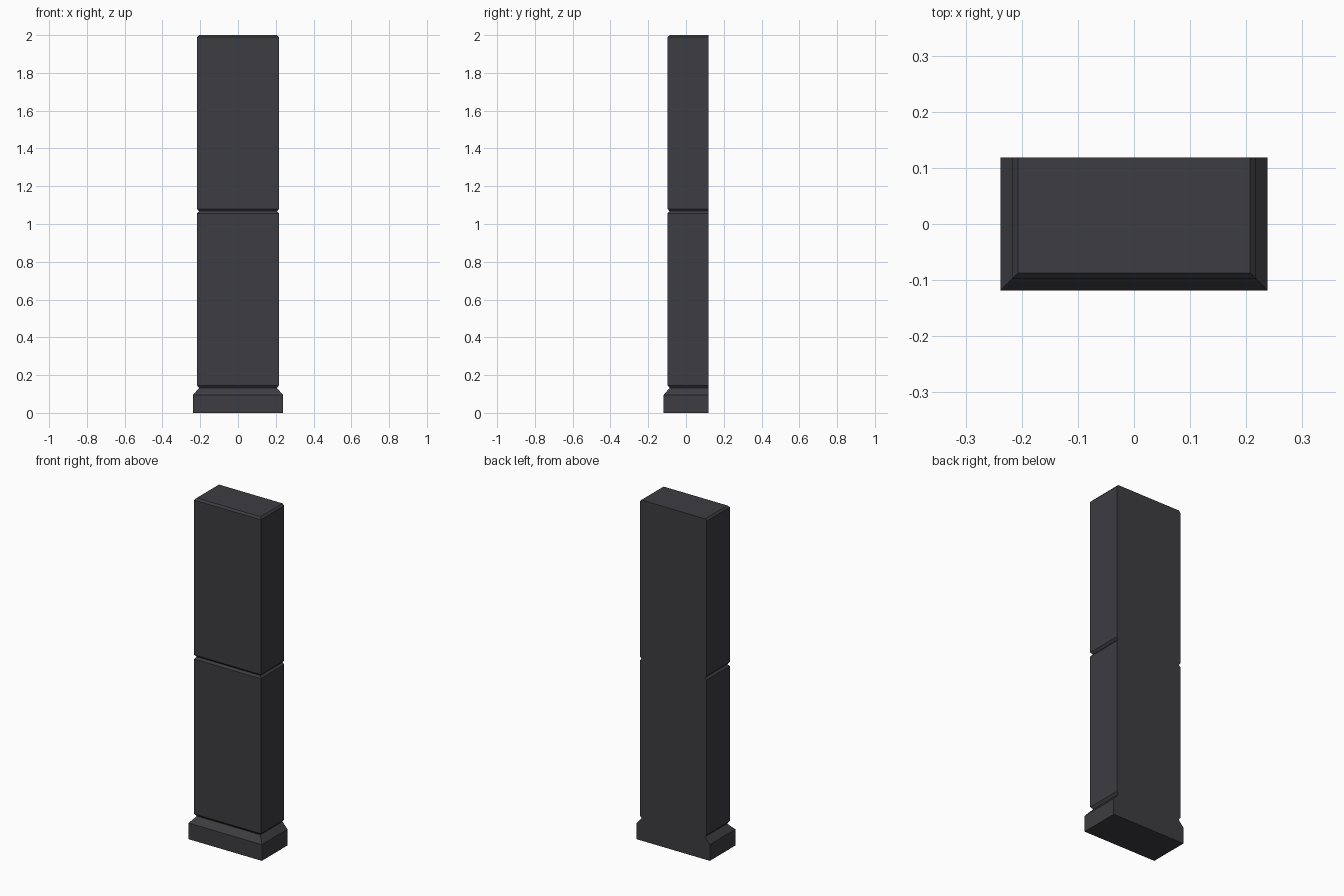
import bpy, bmesh

if "Cube" in bpy.data.objects:
    bpy.data.objects.remove(bpy.data.objects["Cube"])

HALF_X, FRONT, BACK = 0.238, -0.1185, 0.1185

# Dark charcoal stone, used for the whole pillar
stone = bpy.data.materials.new("charcoal_stone")
stone.diffuse_color = (0.047, 0.045, 0.053, 1)
stone.use_nodes = True
stone.node_tree.nodes["Principled BSDF"].inputs["Base Color"].default_value = stone.diffuse_color

# Moulding profile: (inset from plinth edge, height)
profile = [
    (0.0, 0.0), (0.0, 0.095),          # plinth
    (0.032, 0.132), (0.021, 0.146),    # sloped shoulder and lower groove
    (0.021, 1.056), (0.031, 1.068),    # lower block and middle groove
    (0.021, 1.08), (0.021, 1.989),     # upper block
    (0.031, 2.0),                      # chamfered top
]

# Sweep the profile round the front and sides; the back stays flat
bm = bmesh.new()
rings = []
for inset, z in profile:
    x, y = HALF_X - inset, FRONT + inset
    rings.append([bm.verts.new(p) for p in
                  ((-x, y, z), (x, y, z), (x, BACK, z), (-x, BACK, z))])
for low, high in zip(rings, rings[1:]):
    for i in range(4):
        j = (i + 1) % 4
        bm.faces.new((low[i], low[j], high[j], high[i]))
bm.faces.new(rings[0][::-1])
bm.faces.new(rings[-1])
bmesh.ops.recalc_face_normals(bm, faces=bm.faces)

mesh = bpy.data.meshes.new("wall_pillar")
bm.to_mesh(mesh)
bm.free()
mesh.materials.append(stone)
bpy.context.collection.objects.link(bpy.data.objects.new("wall_pillar", mesh))
